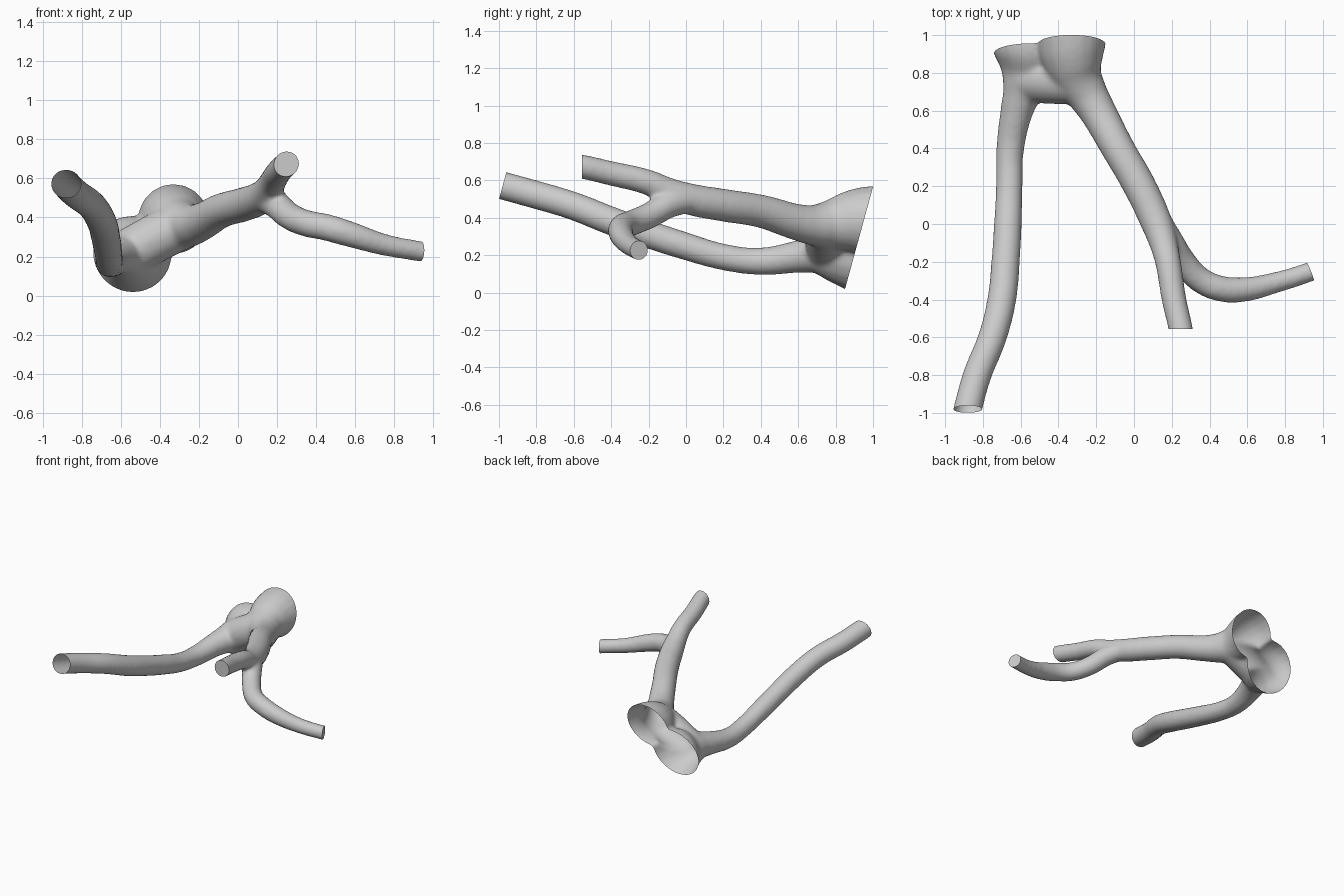
import bpy, bmesh
from mathutils import Vector

if "Cube" in bpy.data.objects:
    bpy.data.objects.remove(bpy.data.objects["Cube"])

# Centre lines: x, y, z, radius (each runs a little past its trimmed end)
long_tube = [(-.545, 1.06, .20, .205), (-.545, .90, .20, .203), (-.56, .80, .20, .155),
             (-.59, .70, .205, .108), (-.62, .60, .192, .087), (-.655, .40, .167, .074),
             (-.66, .20, .19, .071), (-.668, 0, .247, .074), (-.68, -.20, .312, .076),
             (-.70, -.40, .383, .077), (-.75, -.60, .462, .076), (-.83, -.80, .522, .076),
             (-.88, -.98, .572, .076), (-.902, -1.08, .60, .076)]
main_tube = [(-.33, 1.12, .385, .186), (-.33, .98, .385, .184), (-.325, .88, .38, .166),
             (-.30, .78, .365, .135), (-.25, .69, .36, .112), (-.195, .60, .375, .098),
             (-.085, .40, .435, .089), (.03, .20, .467, .088), (.122, 0, .505, .084),
             (.155, -.10, .542, .075), (.18, -.20, .588, .069), (.212, -.40, .637, .066),
             (.248, -.56, .674, .065), (.262, -.65, .69, .065)]
side_branch = [(.115, .04, .50, .07), (.19, -.09, .47, .072), (.26, -.20, .41, .07),
               (.35, -.295, .37, .069), (.45, -.34, .35, .069), (.57, -.348, .315, .066),
               (.75, -.31, .26, .056), (.935, -.252, .226, .053), (1.02, -.22, .21, .053)]
mouth_web = [(-.57, .77, .21, .125), (-.43, .76, .29, .125), (-.29, .76, .36, .125)]

# All tubes as splines of one bevelled curve
curve = bpy.data.curves.new("vessel", 'CURVE')
curve.dimensions = '3D'
curve.bevel_depth = 1.0
curve.bevel_resolution = 8
curve.resolution_u = 6
curve.use_fill_caps = True
for path in (long_tube, main_tube, side_branch, mouth_web):
    s = curve.splines.new('BEZIER')
    s.radius_interpolation = 'CARDINAL'
    s.bezier_points.add(len(path) - 1)
    for p, (x, y, z, r) in zip(s.bezier_points, path):
        p.co = (x, y, z)
        p.radius = r
        p.handle_left_type = p.handle_right_type = 'AUTO'
source = bpy.data.objects.new("tube_paths", curve)
bpy.context.collection.objects.link(source)
bpy.context.view_layer.update()
raw = bpy.data.meshes.new_from_object(source.evaluated_get(bpy.context.evaluated_depsgraph_get()))
bpy.data.objects.remove(source)

# Fuse into one blended skin
vessel = bpy.data.objects.new("branching_vessel", raw)
bpy.context.collection.objects.link(vessel)
remesh = vessel.modifiers.new("fuse", 'REMESH')
remesh.mode = 'VOXEL'
remesh.voxel_size = .013
smooth = vessel.modifiers.new("blend", 'SMOOTH')
smooth.factor = .5
smooth.iterations = 12
bpy.context.view_layer.objects.active = vessel
vessel.select_set(True)
for name in ("fuse", "blend"):
    bpy.ops.object.modifier_apply(modifier=name)

# Trim the ends flat: point, outward normal, reach, closed or open
ends = [((-.45, .91, .237), (0, 1, -.274), .7, False),
        ((-.88, -.98, .572), (0, -1, .27), .25, False),
        ((.248, -.557, .674), (0, -1, 0), .25, True),
        ((.935, -.252, .226), (.93, .37, -.05), .25, True)]
bm = bmesh.new()
bm.from_mesh(vessel.data)
for co, no, reach, closed in ends:
    co = Vector(co)
    faces = [f for f in bm.faces if (f.calc_center_median() - co).length < reach]
    geom = set(faces)
    for f in faces:
        geom.update(f.edges)
        geom.update(f.verts)
    cut = bmesh.ops.bisect_plane(bm, geom=list(geom), dist=1e-5, plane_co=co,
                                 plane_no=Vector(no), clear_outer=True)
    if closed:
        rim = [e for e in cut['geom_cut'] if isinstance(e, bmesh.types.BMEdge)]
        bmesh.ops.holes_fill(bm, edges=rim, sides=0)
bm.to_mesh(vessel.data)
bm.free()
bpy.ops.object.shade_smooth_by_angle(angle=.7)
